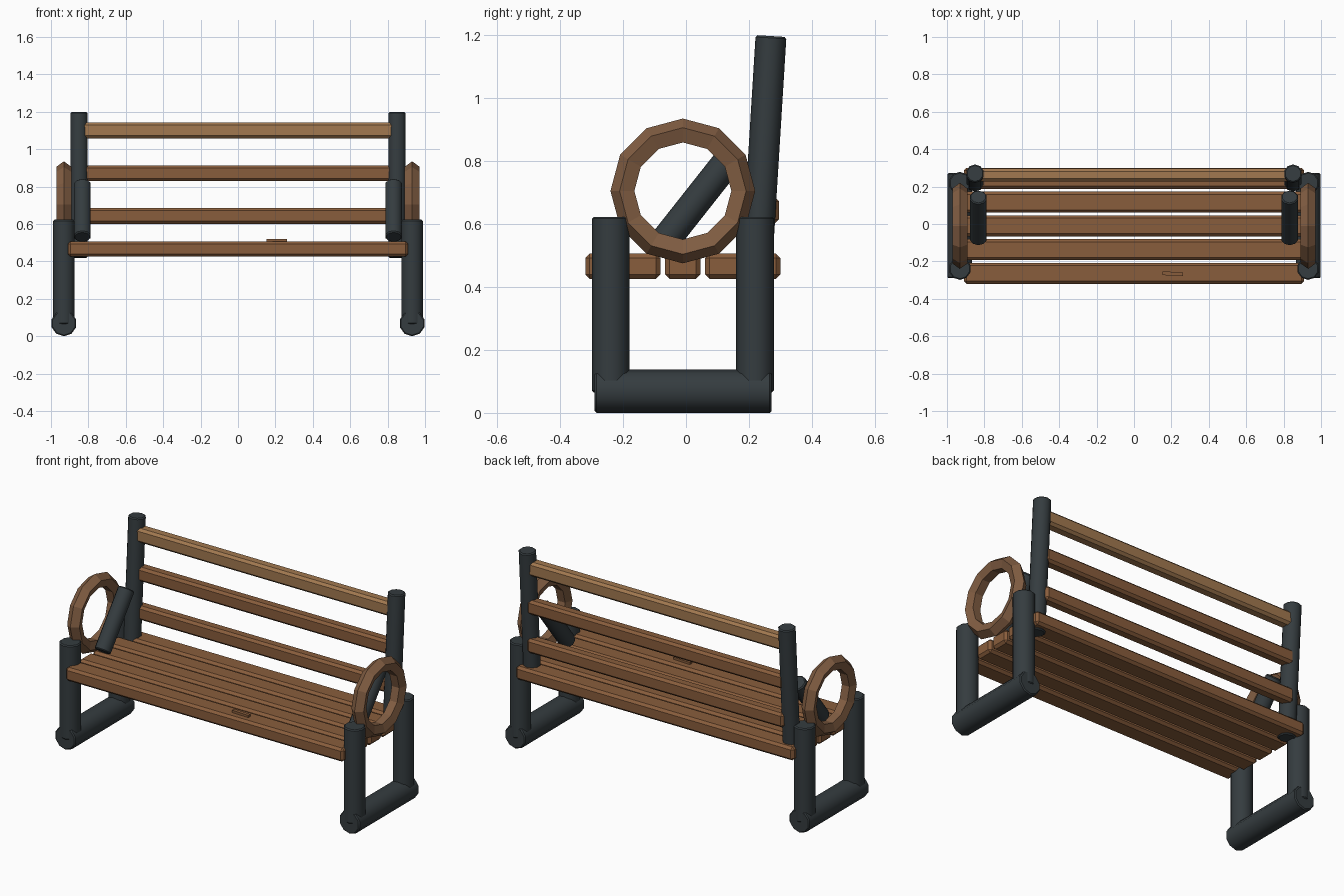
import bpy
from math import radians, pi
from mathutils import Vector

if "Cube" in bpy.data.objects:
    bpy.data.objects.remove(bpy.data.objects["Cube"])


def material(name, rgb):
    m = bpy.data.materials.new(name)
    m.diffuse_color = (*rgb, 1)
    m.use_nodes = True
    m.node_tree.nodes["Principled BSDF"].inputs["Base Color"].default_value = m.diffuse_color
    return m


iron = material("dark_iron", (0.035, 0.045, 0.05))
wood = material("brown_wood", (0.25, 0.11, 0.045))
light_wood = material("light_wood", (0.36, 0.19, 0.08))
ring_wood = material("ring_wood", (0.22, 0.11, 0.055))


def finish(ob, name, mat, bevel=0):
    ob.name = name
    ob.data.materials.append(mat)
    if bevel:
        b = ob.modifiers.new("bevel", 'BEVEL')
        b.width = bevel
        b.segments = 1
        b.limit_method = 'ANGLE'
        b.angle_limit = radians(50)
    return ob


def bar(name, a, b, r):
    """Round iron bar between two points."""
    a, b = Vector(a), Vector(b)
    bpy.ops.mesh.primitive_cylinder_add(vertices=10, radius=r, depth=(b - a).length, location=(a + b) / 2)
    ob = bpy.context.object
    ob.rotation_euler = (b - a).to_track_quat('Z', 'Y').to_euler()
    bpy.ops.object.shade_smooth_by_angle(angle=radians(40))
    return finish(ob, name, iron, 0.006)


def plank(name, loc, size, mat=wood, bevel=0.014, turn=0):
    bpy.ops.mesh.primitive_cube_add(size=1, location=loc)
    ob = bpy.context.object
    ob.scale = size
    bpy.ops.object.transform_apply(location=False, rotation=False, scale=True)
    ob.rotation_euler.z = turn
    return finish(ob, name, mat, bevel)


# Iron frame and ring armrest on each side
for side, s in (("left", -1), ("right", 1)):
    x = 0.931 * s
    bar(f"{side}_foot", (x, -0.29, 0.069), (x, 0.272, 0.069), 0.069)
    bar(f"{side}_front_leg", (x, -0.239, 0.065), (x, -0.239, 0.623), 0.06)
    bar(f"{side}_rear_leg", (x, 0.219, 0.065), (x, 0.219, 0.623), 0.06)
    bar(f"{side}_back_post", (0.85 * s, 0.222, 0.42), (0.85 * s, 0.27, 1.197), 0.049)
    bar(f"{side}_arm_brace", (0.832 * s, -0.08, 0.53), (0.832 * s, 0.145, 0.815), 0.047)
    bpy.ops.mesh.primitive_torus_add(major_segments=12, minor_segments=5, major_radius=0.188,
                                     minor_radius=0.042, location=(x, -0.01, 0.705),
                                     rotation=(0, pi / 2, 0))
    finish(bpy.context.object, f"{side}_arm_ring", ring_wood)

# Seat slats
for i in range(5):
    plank(f"seat_slat_{i + 1}", (0, -0.264 + 0.127 * i, 0.466), (1.82, 0.112, 0.08))

# Backrest slats
for i, z in enumerate((0.643, 0.872, 1.1)):
    plank(f"back_slat_{i + 1}", (0, 0.262, z), (1.68, 0.068, 0.084), light_wood if i == 2 else wood)

# Small raised chip on the front slat
plank("seat_chip", (0.207, -0.266, 0.508), (0.11, 0.02, 0.022), wood, 0, radians(-3))
